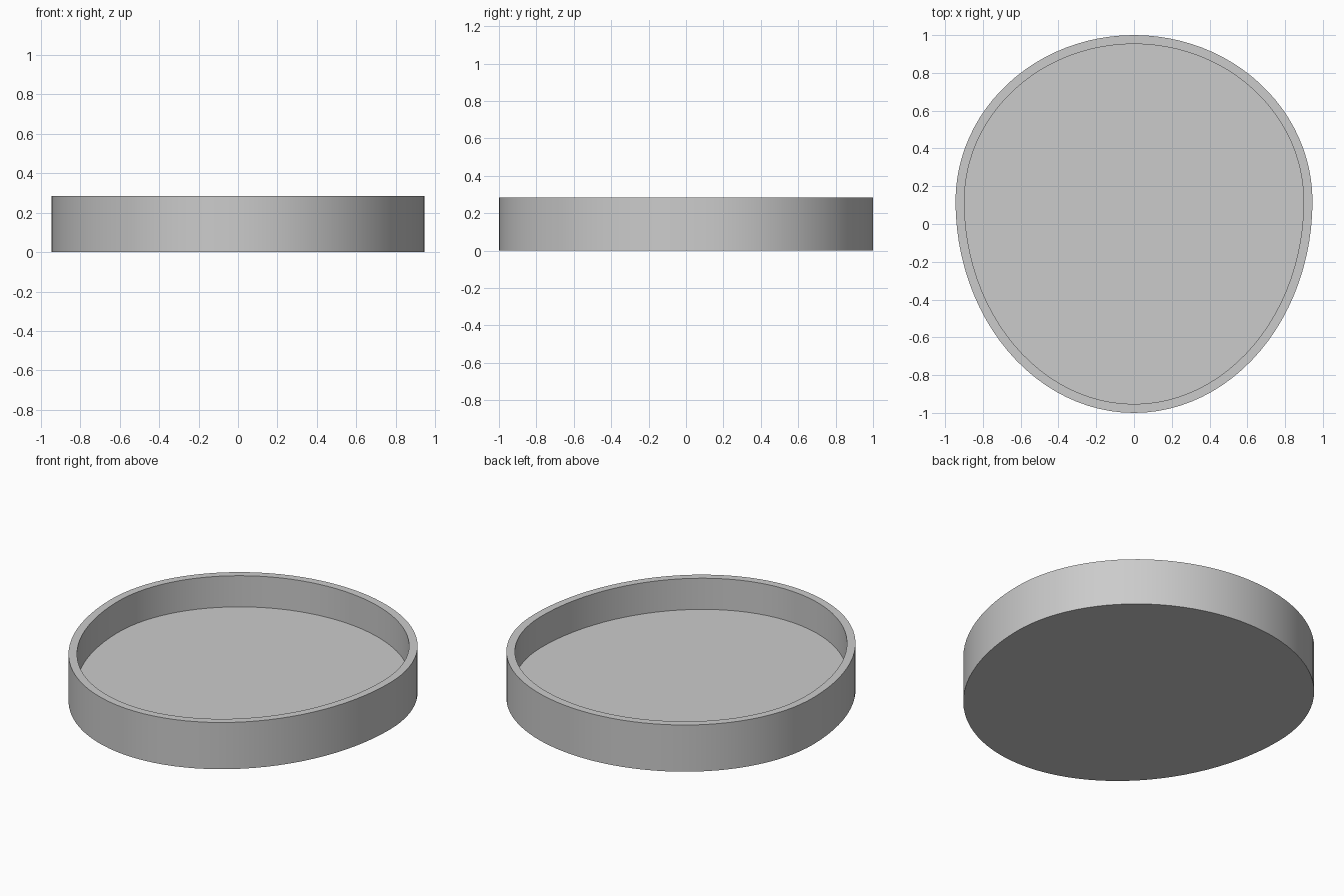
import bpy
import bmesh
from math import sin, cos, pi

cube = bpy.data.objects.get("Cube")
if cube:
    bpy.data.objects.remove(cube)

SEGMENTS = 96
HEIGHT = 0.285
FLOOR = 0.095
WALL = 0.047
HALF_WIDTH = 0.945
WIDEST_Y = 0.12

grey = bpy.data.materials.new("plain_grey")
grey.use_nodes = True
colour = (0.6, 0.6, 0.6, 1)
grey.diffuse_color = colour
grey.node_tree.nodes["Principled BSDF"].inputs["Base Color"].default_value = colour


def egg_ring(bm, inset, z):
    """Egg outline: a short half ellipse at the back, a long one at the front."""
    ring = []
    for i in range(SEGMENTS):
        a = 2 * pi * i / SEGMENTS
        reach = (1 - WIDEST_Y if sin(a) > 0 else 1 + WIDEST_Y) - inset
        x = (HALF_WIDTH - inset) * cos(a)
        ring.append(bm.verts.new((x, WIDEST_Y + reach * sin(a), z)))
    return ring


# Tray: outer wall, flat rim, inner wall, floor and underside
bm = bmesh.new()
rings = [egg_ring(bm, inset, z) for inset, z in
         ((0, 0), (0, HEIGHT), (WALL, HEIGHT), (WALL, FLOOR))]
for low, high in zip(rings, rings[1:]):
    for i in range(SEGMENTS):
        j = (i + 1) % SEGMENTS
        bm.faces.new((low[i], low[j], high[j], high[i]))
bm.faces.new(rings[-1])
bm.faces.new(rings[0][::-1])
bmesh.ops.recalc_face_normals(bm, faces=bm.faces[:])

mesh = bpy.data.meshes.new("egg_shaped_tray")
bm.to_mesh(mesh)
bm.free()
mesh.materials.append(grey)
tray = bpy.data.objects.new("egg_shaped_tray", mesh)
bpy.context.collection.objects.link(tray)

# Smooth walls with crisp rim edges
bpy.context.view_layer.objects.active = tray
tray.select_set(True)
bpy.ops.object.shade_smooth_by_angle(angle=pi / 6)
